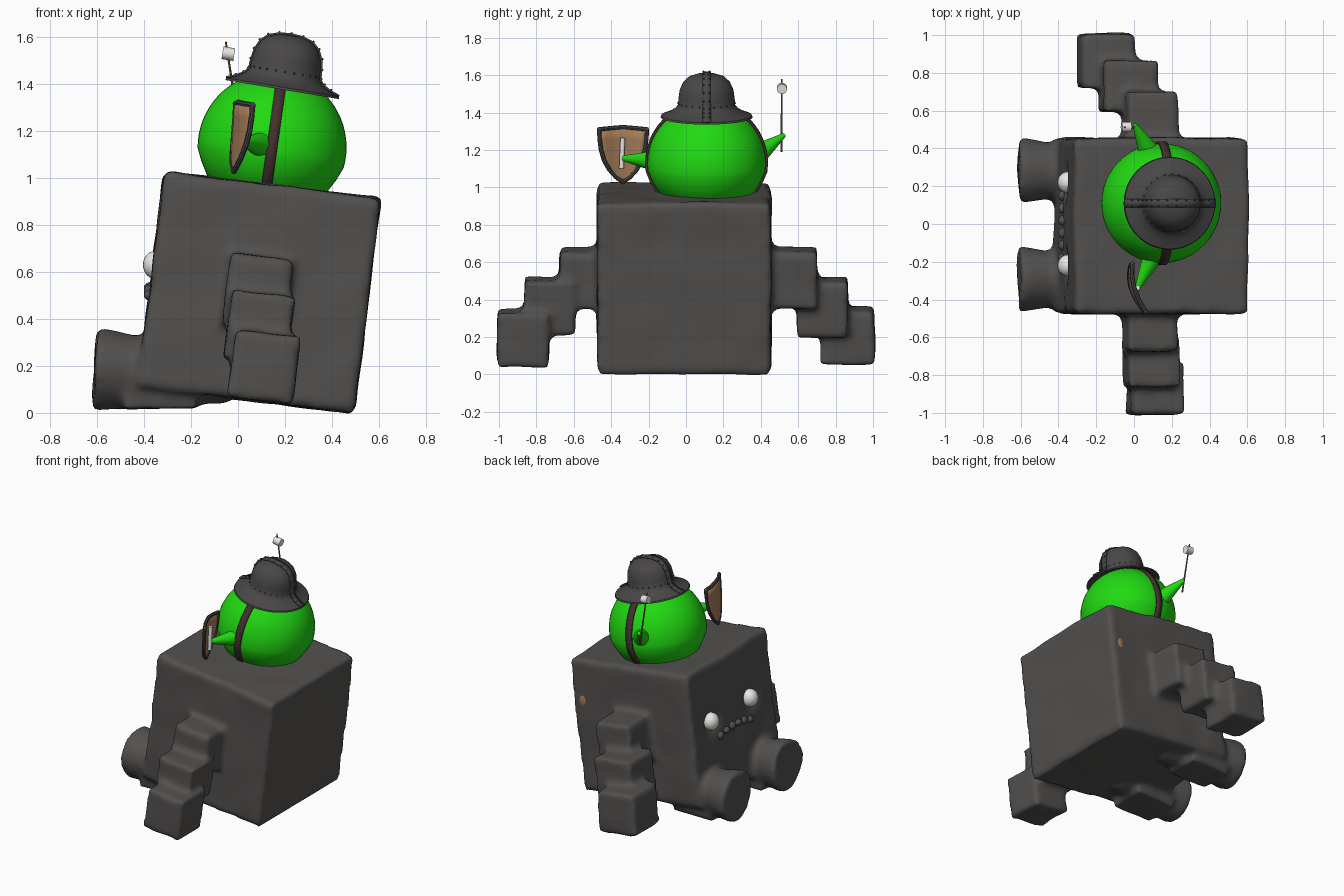
import bpy, bmesh, math
from mathutils import Matrix, Vector, noise

if "Cube" in bpy.data.objects:
    bpy.data.objects.remove(bpy.data.objects["Cube"])


def material(name, r, g, b):
    m = bpy.data.materials.new(name)
    m.diffuse_color = (r, g, b, 1)
    m.use_nodes = True
    m.node_tree.nodes["Principled BSDF"].inputs["Base Color"].default_value = m.diffuse_color
    return m


STONE = material("stone grey", .085, .081, .078)
IRON = material("iron grey", .066, .063, .062)
GREEN = material("slime green", .015, .70, .006)
STRAP = material("leather brown", .06, .03, .03)
TAN = material("shield tan", .38, .21, .10)
WOOD = material("stick wood", .20, .12, .07)
WHITE = material("white", .80, .80, .78)


def finish(name, bm, mat, matrix=Matrix(), angle=40):
    bmesh.ops.recalc_face_normals(bm, faces=bm.faces)
    me = bpy.data.meshes.new(name)
    bm.to_mesh(me)
    bm.free()
    ob = bpy.data.objects.new(name, me)
    bpy.context.collection.objects.link(ob)
    ob.matrix_world = matrix
    me.materials.append(mat)
    bpy.ops.object.select_all(action='DESELECT')
    ob.select_set(True)
    bpy.context.view_layer.objects.active = ob
    bpy.ops.object.shade_smooth_by_angle(angle=math.radians(angle))
    return ob


def tilt(x, y, z, deg):
    return Matrix.Translation((x, y, z)) @ Matrix.Rotation(math.radians(deg), 4, 'Y')


def along(a, b):
    a, b = Vector(a), Vector(b)
    rot = (b - a).to_track_quat('Z', 'Y').to_matrix().to_4x4()
    return Matrix.Translation((a + b) / 2) @ rot, (b - a).length


def add_rod(bm, a, b, r1, r2, n=20):
    m, length = along(a, b)
    bmesh.ops.create_cone(bm, cap_ends=True, segments=n, radius1=r1, radius2=r2,
                          depth=length, matrix=m)


def rod(name, mat, a, b, r1, r2, n=20):
    bm = bmesh.new()
    add_rod(bm, a, b, r1, r2, n)
    return finish(name, bm, mat)


def blob(name, mat, loc, scale):
    bm = bmesh.new()
    bmesh.ops.create_uvsphere(bm, u_segments=20, v_segments=12, radius=1,
                              matrix=Matrix.Translation(loc) @ Matrix.Diagonal((*scale, 1)))
    return finish(name, bm, mat)


def lathe(name, mat, profile, matrix, steps=48):
    bm = bmesh.new()
    vs = [bm.verts.new((r, 0, z)) for r, z in profile]
    es = [bm.edges.new(p) for p in zip(vs, vs[1:])]
    bmesh.ops.spin(bm, geom=vs + es, cent=(0, 0, 0), axis=(0, 0, 1),
                   angle=math.tau, steps=steps)
    bmesh.ops.remove_doubles(bm, verts=bm.verts, dist=1e-4)
    return finish(name, bm, mat, matrix)


def strip(name, mat, pts, width, matrix, thick):
    # band following (x, z) points, wide along local y
    bm = bmesh.new()
    rows = [[bm.verts.new((x, s * width / 2, z)) for s in (-1, 1)] for x, z in pts]
    for a, b in zip(rows, rows[1:]):
        bm.faces.new((a[0], a[1], b[1], b[0]))
    ob = finish(name, bm, mat, matrix)
    mod = ob.modifiers.new("thickness", 'SOLIDIFY')
    mod.thickness, mod.offset = thick, 0
    return ob


# stone body with stepped arms and stubby legs, fused and worn smooth
bm = bmesh.new()


def box(x, y, z, sx, sy, sz, deg=7):
    bmesh.ops.create_cube(bm, size=1, matrix=tilt(x, y, z, deg) @ Matrix.Diagonal((sx, sy, sz, 1)))


box(.09, -.01, .513, .93, .93, .925)
box(.085, -.55, .515, .27, .25, .31)
box(.09, -.73, .365, .27, .27, .29)
box(.11, -.87, .195, .28, .28, .29)
box(.085, .56, .515, .27, .29, .31)
box(-.03, .73, .36, .29, .27, .30)
box(-.145, .865, .21, .29, .29, .29)
for s in (-1, 1):
    y = .285 * s - .005
    add_rod(bm, (-.61, y, .185), (-.44, y, .175), .178, .15, 24)
    add_rod(bm, (-.46, y, .172), (-.05, y * .85, .18), .155, .14, 24)
    box(-.33, y, .12, .30, .27, .20, 0)
body = finish("stone_body", bm, STONE)
mod = body.modifiers.new("fuse", 'REMESH')
mod.mode, mod.voxel_size, mod.use_smooth_shade = 'VOXEL', .02, True
mod = body.modifiers.new("wear", 'SMOOTH')
mod.factor, mod.iterations = .5, 6
for n in ("fuse", "wear"):
    bpy.ops.object.modifier_apply(modifier=n)
eyes = [Vector((-.365, s * .22, .63)) for s in (-1, 1)]
for v in body.data.vertices:
    v.co += Vector((.4, .4, .3)) * .022 * noise.noise(v.co * 5)
    if v.co.x < -.3 and v.co.z > .4:
        for e in eyes:  # eye sockets
            d = math.hypot(v.co.y - e.y, v.co.z - e.z)
            v.co.x += .05 * math.exp(-(d / .07) ** 2)
body.data.shade_smooth()

# face
for e, side in zip(eyes, ("left", "right")):
    blob(side + "_eye", WHITE, e + Vector((.015, 0, 0)), (.055, .058, .06))
for i in range(6):
    y = -.18 + i * .066
    blob("tooth", STONE, (-.375, y, .53 - .9 * y * y), (.026, .028, .022 + .005 * (i % 2)))
blob("clay_patch", TAN, (.50, .45, .64), (.03, .010, .045))

# slime
SL = tilt(.145, .11, 1.13, 8)
arc = [(.317 * math.cos(a), .32 * math.sin(a)) for a in
       [math.radians(-8 + 98 * i / 18) for i in range(19)]]
prof = [(0, -.20), (.16, -.20), (.215, -.188), (.258, -.155), (.29, -.10)] + arc[:-1] + [(0, .32)]
lathe("slime_body", GREEN, prof, SL)
half = [(r * 1.015, z * 1.015) for r, z in prof[1:]]
loop = half + [(-r, z) for r, z in half[-2::-1]]
strip("chin_strap", STRAP, loop, .045, SL @ Matrix.Rotation(math.pi / 2, 4, 'Z'), .012)
rod("left_slime_arm", GREEN, (.11, -.15, 1.14), (.02, -.335, 1.155), .06, .015)
rod("right_slime_arm", GREEN, (.09, .36, 1.16), (.005, .525, 1.28), .065, .012)

# helmet
HAT = tilt(.19, .11, 1.39, 9.5)
shell = [(.246, -.014), (.242, -.004), (.2, .012), (.17, .03), (.153, .05), (.15, .09),
         (.143, .135), (.125, .175), (.095, .203), (.05, .218), (0, .222)]
lathe("helmet", IRON, [(0, .03), (.15, .02), (.225, -.014)] + shell, HAT)
top = [(r * 1.01, z + .003) for r, z in shell[1:]]
band = top + [(-r, z) for r, z in top[-2::-1]]
strip("helmet_band", IRON, band, .046, HAT, .008)
bm = bmesh.new()
for x, z in band[1:-1]:
    for y in (-.016, .016):
        bmesh.ops.create_icosphere(bm, subdivisions=1, radius=.006,
                                   matrix=Matrix.Translation((x * 1.02, y, z + .003)))
for i in range(24):
    a = math.tau * i / 24
    bmesh.ops.create_icosphere(bm, subdivisions=1, radius=.005,
                               matrix=Matrix.Translation((.153 * math.cos(a), .153 * math.sin(a), .062)))
finish("helmet_rivets", bm, IRON, HAT)


# shield, bowed outward
def shield_point(u, v):
    return Vector((.022 - .27 * u - .03 * (1 - (u / .14) ** 2) + .06 * v, -.337 + .96 * u, 1.178 + v))


edge = [(0, -.15), (.04, -.122), (.075, -.085), (.105, -.035), (.122, .02), (.13, .08), (.133, .132)]
bm = bmesh.new()
rows = [[bm.verts.new(shield_point(w * k / 4, v + (.012 * (1 - abs(k) / 4) if v > .13 else 0)))
         for k in range(-4, 5)] for w, v in edge]
for a, b in zip(rows, rows[1:]):
    for k in range(8):
        bm.faces.new((a[k], a[k + 1], b[k + 1], b[k]))
bmesh.ops.remove_doubles(bm, verts=bm.verts, dist=1e-4)
panel = finish("shield_panel", bm, TAN)
mod = panel.modifiers.new("thickness", 'SOLIDIFY')
mod.thickness, mod.offset = .012, 0
outline = edge + [(.067, .138), (0, .144), (-.067, .138)] + [(-w, v) for w, v in edge[:0:-1]]
bm = bmesh.new()
pts = [shield_point(u, v) for u, v in outline]
for p, q in zip(pts, pts[1:] + pts[:1]):
    add_rod(bm, p, q, .012, .012, 8)
    bmesh.ops.create_icosphere(bm, subdivisions=2, radius=.012, matrix=Matrix.Translation(p))
finish("shield_rim", bm, IRON)
rod("shield_handle", WHITE, (.018, -.345, 1.10), (.02, -.338, 1.265), .013, .013, 12)

# roasting stick
rod("stick", WOOD, (.008, .51, 1.19), (-.052, .513, 1.58), .006, .004, 8)
rod("marshmallow", WHITE, (-.066, .513, 1.533), (-.016, .513, 1.525), .027, .027, 16)
